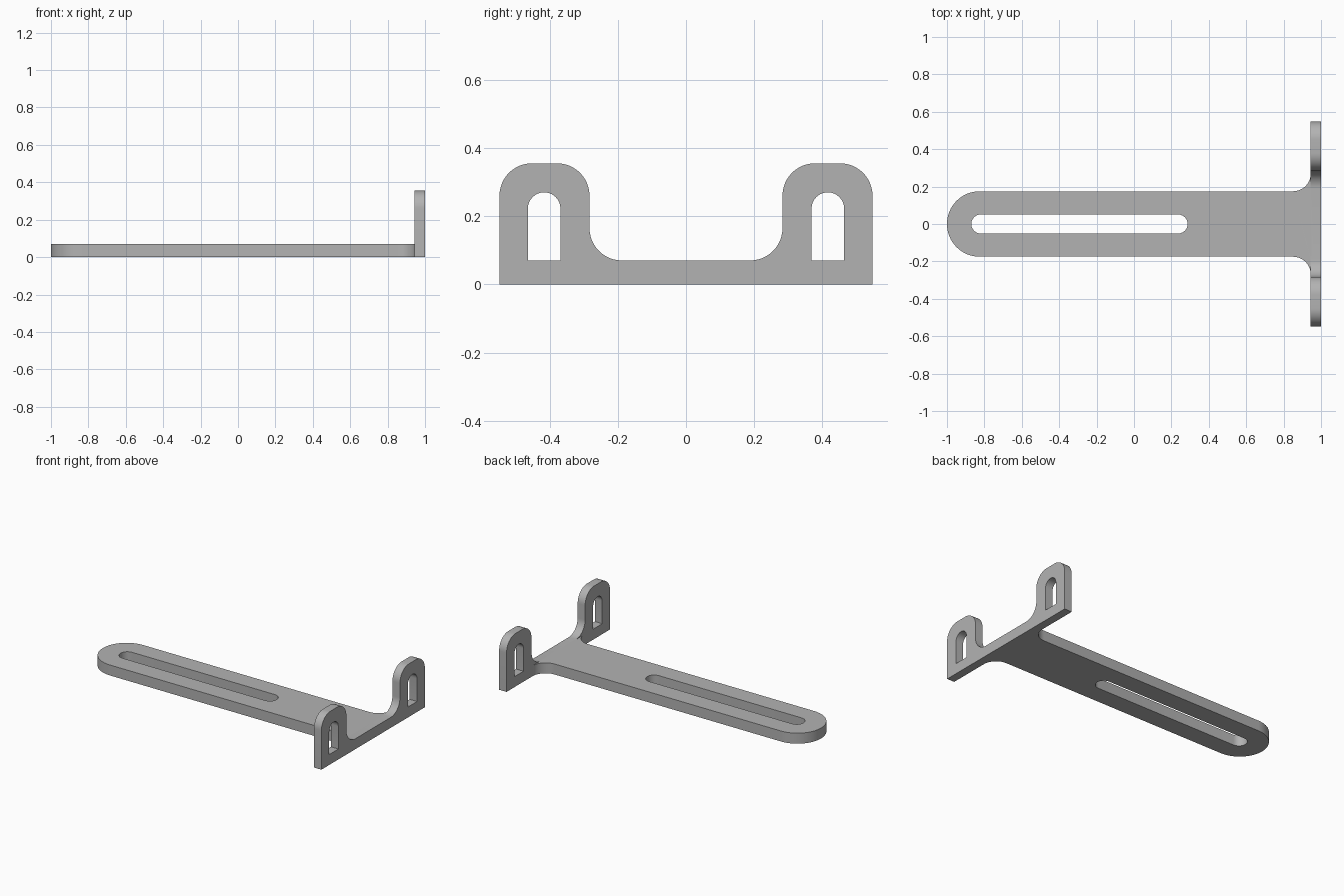
import bpy, bmesh
from math import sin, cos, pi, radians
from mathutils import Matrix

cube = bpy.data.objects.get("Cube")
if cube:
    bpy.data.objects.remove(cube)

THICK = 0.07        # arm thickness
WALL = 0.945        # inner face of the end plate
FILLET = 0.095

grey = bpy.data.materials.new("plain grey")
grey.use_nodes = True
grey.diffuse_color = (0.45, 0.45, 0.45, 1)
grey.node_tree.nodes["Principled BSDF"].inputs["Base Color"].default_value = grey.diffuse_color


def arc(cx, cy, r, start, end, steps=12):
    angles = [radians(start + (end - start) * i / steps) for i in range(steps + 1)]
    return [(cx + r * cos(a), cy + r * sin(a)) for a in angles]


def mirror_x(points):
    return [(-x, y) for x, y in reversed(points)]


def mirror_y(points):
    return [(x, -y) for x, y in reversed(points)]


def plate(name, loops, thickness, matrix):
    """Fill an outline with holes, and extrude it from 0 to thickness."""
    curve = bpy.data.curves.new(name, "CURVE")
    curve.dimensions = "2D"
    curve.fill_mode = "BOTH"
    curve.extrude = thickness / 2
    for loop in loops:
        spline = curve.splines.new("POLY")
        spline.points.add(len(loop) - 1)
        for point, (x, y) in zip(spline.points, loop):
            point.co = (x, y, 0, 1)
        spline.use_cyclic_u = True
    temp = bpy.data.objects.new(name + "_outline", curve)
    bpy.context.collection.objects.link(temp)
    bpy.context.view_layer.update()
    mesh = bpy.data.meshes.new_from_object(
        temp.evaluated_get(bpy.context.evaluated_depsgraph_get()))
    bpy.data.objects.remove(temp)
    bm = bmesh.new()
    bm.from_mesh(mesh)
    bmesh.ops.remove_doubles(bm, verts=bm.verts, dist=0.0002)
    bmesh.ops.translate(bm, verts=bm.verts, vec=(0, 0, thickness / 2))
    bmesh.ops.transform(bm, verts=bm.verts, matrix=matrix)
    bmesh.ops.recalc_face_normals(bm, faces=bm.faces)
    bm.to_mesh(mesh)
    bm.free()
    mesh.materials.clear()
    mesh.materials.append(grey)
    obj = bpy.data.objects.new(name, mesh)
    bpy.context.collection.objects.link(obj)
    return obj


# Long arm: round free end, filleted root, long slot
half = 0.175
root = arc(WALL - FILLET, half + FILLET, FILLET, -90, 0)
root.append((WALL + 0.02, half + FILLET))
outline = arc(half - 1, 0, half, 270, 90, 32) + root + mirror_y(root)
slot_r = 0.051
slot = arc(-0.87 + slot_r, 0, slot_r, 270, 90) + arc(0.287 - slot_r, 0, slot_r, 90, -90)
arm = plate("slotted_arm", [outline, slot], THICK, Matrix.Identity(4))

# Upright end plate: two round-cornered ears, each with an arched window
inner, outer, top, corner = 0.283, 0.547, 0.355, 0.095
ear = ([(outer, 0)]
       + arc(outer - corner, top - corner, corner, 0, 90)
       + arc(inner + corner, top - corner, corner, 90, 180)
       + arc(inner - FILLET, THICK + FILLET, FILLET, 0, -90))
win_in, win_out, win_top = 0.368, 0.464, 0.27
win_r = (win_out - win_in) / 2
window = [(win_in, THICK), (win_out, THICK)] + arc(win_in + win_r, win_top - win_r, win_r, 0, 180)
# Profile x, y and depth map to world y, z and x
upright = Matrix(((0, 0, 1, WALL), (1, 0, 0, 0), (0, 1, 0, 0), (0, 0, 0, 1)))
end_plate = plate("eared_end_plate", [ear + mirror_x(ear), window, mirror_x(window)],
                  1 - WALL, upright)

# Join both into one solid bracket
union = arm.modifiers.new("join_end_plate", "BOOLEAN")
union.operation = "UNION"
union.solver = "EXACT"
union.object = end_plate
bpy.context.view_layer.objects.active = arm
arm.select_set(True)
bpy.ops.object.modifier_apply(modifier=union.name)
bpy.data.objects.remove(end_plate)
arm.name = "bracket"
bpy.ops.object.shade_smooth_by_angle(angle=radians(30))
